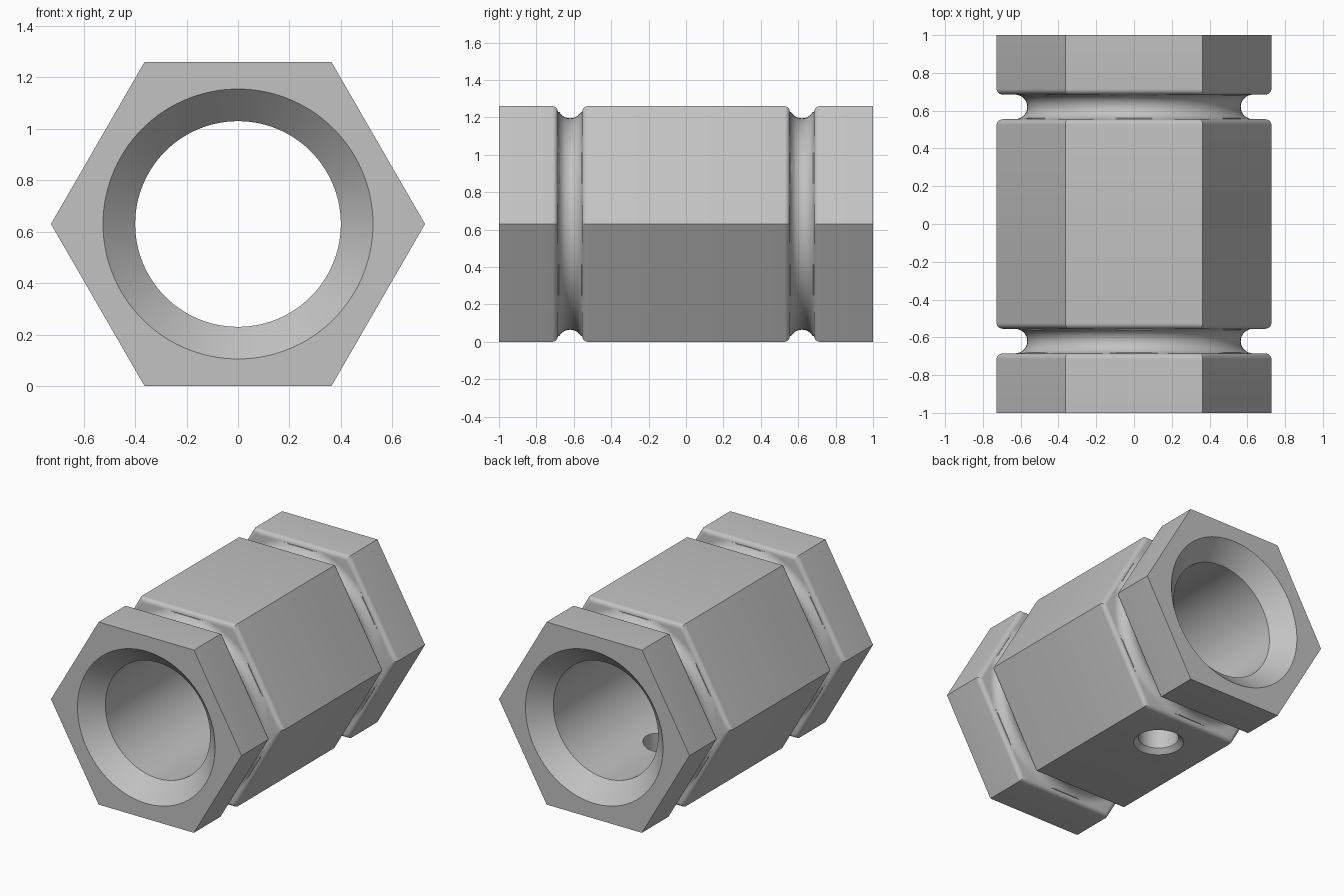
import bpy, bmesh, math

cube = bpy.data.objects.get("Cube")
if cube:
    bpy.data.objects.remove(cube, do_unlink=True)

APOTHEM = 0.63        # half the width across flats, also the axis height
SEGMENTS = 120        # divisible by six, so every corner gets a vertex
GROOVE_Y, GROOVE_R, FILLET = 0.62, 0.065, 0.03
BORE_R, MOUTH_R = 0.40, 0.525
NO_LIMIT = 9.0

metal = bpy.data.materials.new("light_grey_metal")
metal.use_nodes = True
grey = (0.54, 0.54, 0.54, 1)
metal.diffuse_color = grey
metal.node_tree.nodes["Principled BSDF"].inputs["Base Color"].default_value = grey


def ring(bm, y, apothem, limit):
    """Hexagonal section around the y axis, trimmed to a circle of radius limit."""
    verts = []
    for i in range(SEGMENTS):
        a = 2 * math.pi * i / SEGMENTS
        off = a % (math.pi / 3) - math.pi / 6
        r = min(apothem / math.cos(off), limit)
        verts.append(bm.verts.new((r * math.cos(a), y, APOTHEM + r * math.sin(a))))
    return verts


def half_groove():
    """Sections (offset, apothem, limit) from a groove's outer lip to its middle."""
    out = []
    for i in range(7):      # rounded lip
        a = math.pi / 2 * i / 6
        out.append((GROOVE_R + FILLET * (1 - math.sin(a)),
                    APOTHEM - FILLET * (1 - math.cos(a)), NO_LIMIT))
    for i in range(9):      # round channel
        a = math.pi / 2 * i / 8
        out.append((GROOVE_R * math.cos(a), APOTHEM - FILLET,
                    APOTHEM - GROOVE_R * math.sin(a)))
    return out


# Sections along the outside from front to back, then back through the bore
half = half_groove()
groove = [(-t, a, r) for t, a, r in half] + half[-2::-1]
sections = [(-1, APOTHEM, NO_LIMIT)]
for centre in (-GROOVE_Y, GROOVE_Y):
    sections += [(centre + t, a, r) for t, a, r in groove]
sections.append((1, APOTHEM, NO_LIMIT))
depth = 1 - (MOUTH_R - BORE_R)
sections += [(1, NO_LIMIT, MOUTH_R), (depth, NO_LIMIT, BORE_R),
             (-depth, NO_LIMIT, BORE_R), (-1, NO_LIMIT, MOUTH_R)]

bm = bmesh.new()
rings = [ring(bm, *s) for s in sections]
for k, r0 in enumerate(rings):
    r1 = rings[(k + 1) % len(rings)]
    for i in range(SEGMENTS):
        j = (i + 1) % SEGMENTS
        bm.faces.new((r0[i], r0[j], r1[j], r1[i]))
bmesh.ops.recalc_face_normals(bm, faces=bm.faces)
mesh = bpy.data.meshes.new("hex_sleeve")
bm.to_mesh(mesh)
bm.free()
mesh.materials.append(metal)
sleeve = bpy.data.objects.new("hex_sleeve", mesh)
bpy.context.collection.objects.link(sleeve)
bpy.context.view_layer.objects.active = sleeve


def cut_hole(name, r_low, r_high, z_low, z_high):
    """Cut a round hole in the underside."""
    bpy.ops.mesh.primitive_cone_add(vertices=48, radius1=r_low, radius2=r_high,
                                    depth=z_high - z_low,
                                    location=(0, 0.245, (z_low + z_high) / 2))
    cutter = bpy.context.object
    cutter.name = name
    cutter.hide_render = True
    cutter.data.materials.append(metal)
    bpy.context.view_layer.objects.active = sleeve
    mod = sleeve.modifiers.new(name, 'BOOLEAN')
    mod.operation, mod.solver, mod.object = 'DIFFERENCE', 'EXACT', cutter
    bpy.ops.object.modifier_apply(modifier=name)
    bpy.data.objects.remove(cutter, do_unlink=True)


# Drilled hole with a countersunk rim
cut_hole("drill_cutter", 0.128, 0.128, -0.1, 0.5)
cut_hole("countersink_cutter", 0.193, 0.123, -0.033, 0.037)

bpy.ops.object.select_all(action='DESELECT')
sleeve.select_set(True)
bpy.context.view_layer.objects.active = sleeve
bpy.ops.object.shade_smooth_by_angle(angle=math.radians(30))
